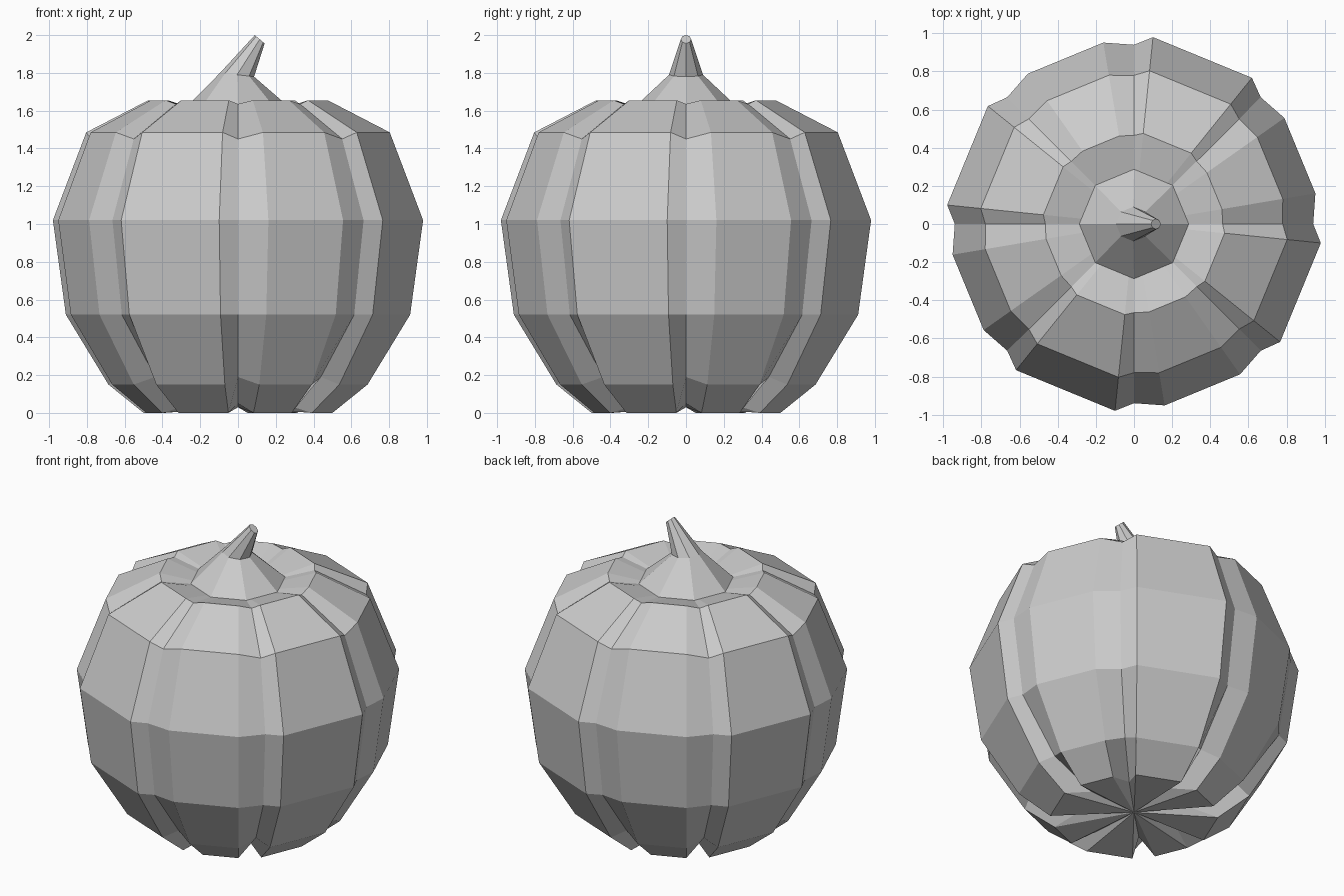
import bpy, bmesh
from math import sin, cos, radians, pi

if "Cube" in bpy.data.objects:
    bpy.data.objects.remove(bpy.data.objects["Cube"])


def loft(name, rings, cap_start=None, cap_end=False):
    """Skin a stack of equal-length closed rings with flat faces."""
    bm = bmesh.new()
    rows = [[bm.verts.new(p) for p in ring] for ring in rings]
    n = len(rows[0])
    for a, b in zip(rows, rows[1:]):
        for i in range(n):
            j = (i + 1) % n
            bm.faces.new((a[i], a[j], b[j], b[i]))
    if cap_start is not None:
        c = bm.verts.new(cap_start)
        for i in range(n):
            bm.faces.new((c, rows[0][(i + 1) % n], rows[0][i]))
    if cap_end:
        bm.faces.new(rows[-1])
    mesh = bpy.data.meshes.new(name)
    bm.to_mesh(mesh)
    bm.free()
    obj = bpy.data.objects.new(name, mesh)
    bpy.context.collection.objects.link(obj)
    return obj


# Quarter cross-section: (angle, relative radius, is groove); wide and narrow ribs alternate
quarter = [(0, 0, True), (9.6, 0.965, False), (35.2, 0.965, False),
           (45, 0, True), (51.1, 0.985, False), (84.2, 0.985, False)]
section = [(a + 90 * q, r, g) for q in range(4) for a, r, g in quarter]

# Body profile: rib scale, rib height, groove radius, groove height
profile = [(0.51, 0.0, 0.33, 0.05),
           (0.70, 0.15, 0.62, 0.19),
           (0.93, 0.52, 0.87, 0.52),
           (1.00, 1.02, 0.94, 1.02),
           (0.82, 1.485, 0.78, 1.45),
           (0.485, 1.655, 0.465, 1.635)]


def polar(a, r, z):
    return (r * cos(radians(a)), r * sin(radians(a)), z)


rings = [[polar(a, gr if g else r * s, gz if g else z) for a, r, g in section]
         for s, z, gr, gz in profile]
# Octagonal inner rim where the body meets the stem
rings.append([polar(a, 0.287 * cos(pi / 8) / cos(radians(a % 45 - 22.5)), 1.605)
              for a, r, g in section])
loft("pumpkin_body", rings, cap_start=(0, 0, 0.03))

# Bent eight-sided stem: centre x, centre z, x radius, y radius, tilt in z
stem = [(0, 1.605, 0.287, 0.287, 0), (-0.005, 1.79, 0.09, 0.09, -0.01),
        (0.115, 1.978, 0.026, 0.027, -0.022)]
loft("stem", [[(cx + rx * cos(k * pi / 4), ry * sin(k * pi / 4), cz + t * cos(k * pi / 4))
               for k in range(8)] for cx, cz, rx, ry, t in stem], cap_end=True)
